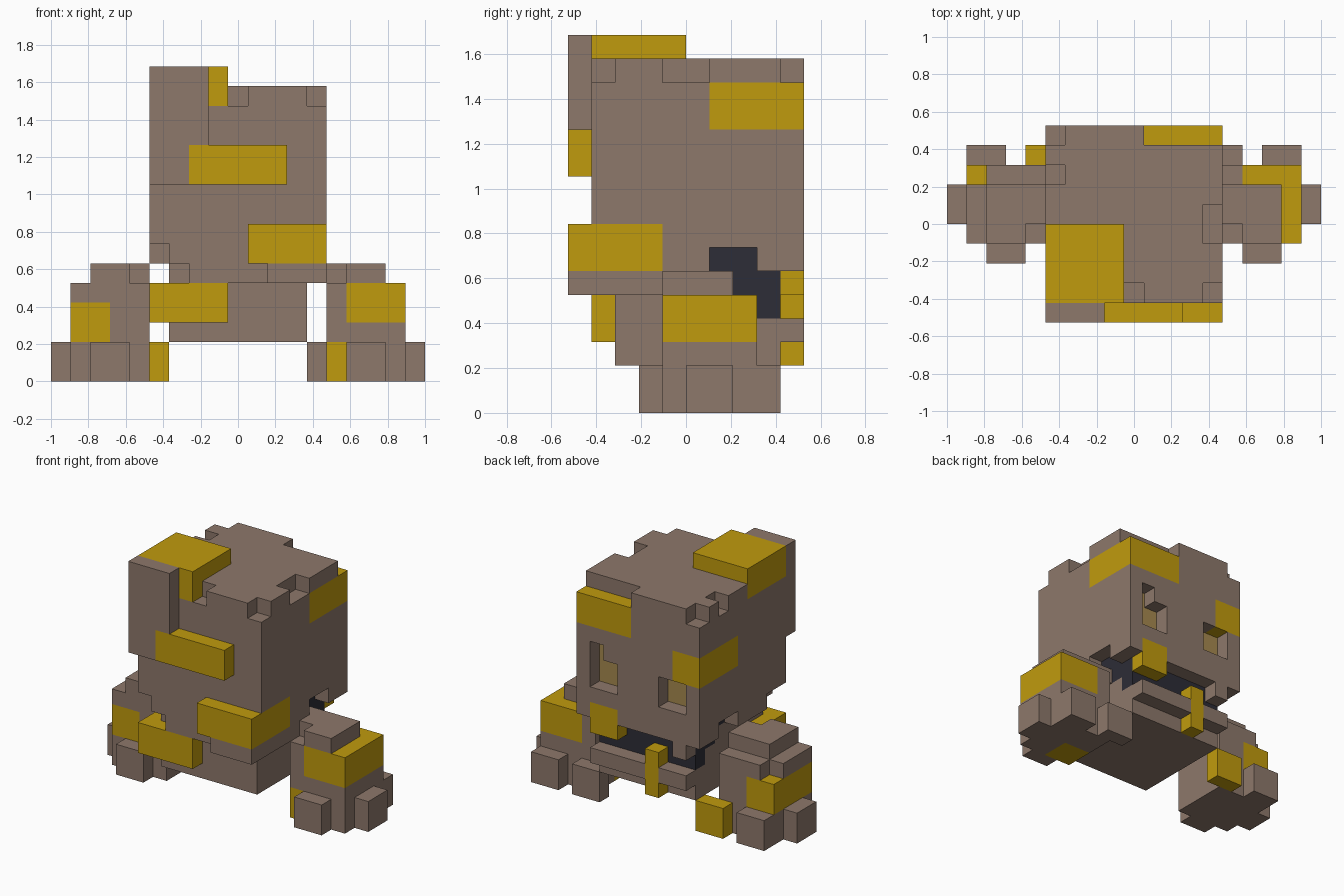
import bpy, bmesh, math
from mathutils import Vector

cube = bpy.data.objects.get("Cube")
if cube:
    bpy.data.objects.remove(cube, do_unlink=True)

UNIT = 2 / 19  # edge of one block


def make_material(name, colour):
    mat = bpy.data.materials.new(name)
    mat.use_nodes = True
    mat.diffuse_color = (*colour, 1)
    bsdf = next(n for n in mat.node_tree.nodes if n.type == 'BSDF_PRINCIPLED')
    bsdf.inputs["Base Color"].default_value = (*colour, 1)
    return mat


MATERIALS = [
    make_material("brown_stone", (.267, .188, .147)),
    make_material("yellow_ore", (.527, .328, .004)),
    make_material("dark_mouth", (.026, .026, .038)),
    make_material("dull_gold_eye", (.381, .25, .078)),
]
BROWN, YELLOW, DARK, EYE = range(len(MATERIALS))


class Blocks:
    """A part made of unit blocks; ranges are inclusive block numbers."""

    def __init__(self, name):
        self.name, self.cells = name, {}

    @staticmethod
    def region(x, y, z):
        return [(i, j, k) for i in range(x[0], x[1] + 1)
                for j in range(y[0], y[1] + 1) for k in range(z[0], z[1] + 1)]

    def fill(self, colour, x, y, z):
        self.cells.update({c: colour for c in self.region(x, y, z)})

    def cut(self, x, y, z):
        for c in self.region(x, y, z):
            self.cells.pop(c, None)

    def build(self):
        bm = bmesh.new()
        verts = {}

        def vert(p):
            key = tuple(round(2 * v) for v in p)
            if key not in verts:
                verts[key] = bm.verts.new(p * UNIT)
            return verts[key]

        # Only the exposed sides of each block become faces
        for cell, colour in self.cells.items():
            centre = Vector(cell) + Vector((0, .5, .5))
            for axis in range(3):
                for sign in (-1, 1):
                    n = Vector((0, 0, 0))
                    n[axis] = sign
                    if tuple(int(a + b) for a, b in zip(cell, n)) in self.cells:
                        continue
                    u = Vector((0, 0, 0))
                    u[(axis + 1) % 3] = 1
                    v = n.cross(u)
                    ring = [(-1, -1), (1, -1), (1, 1), (-1, 1)]
                    face = bm.faces.new(
                        [vert(centre + (n + a * u + b * v) / 2) for a, b in ring])
                    face.material_index = colour
        bmesh.ops.dissolve_limit(bm, angle_limit=math.radians(1), verts=bm.verts,
                                 edges=bm.edges, delimit={'MATERIAL'})
        mesh = bpy.data.meshes.new(self.name)
        bm.to_mesh(mesh)
        bm.free()
        for mat in MATERIALS:
            mesh.materials.append(mat)
        obj = bpy.data.objects.new(self.name, mesh)
        bpy.context.collection.objects.link(obj)


# Head: main block with its lower lip layer
head = Blocks("head")
head.fill(BROWN, x=(-4, 4), y=(-4, 4), z=(6, 14))
head.fill(BROWN, x=(-2, 4), y=(-4, 1), z=(5, 5))
head.fill(BROWN, x=(-3, -3), y=(-3, 1), z=(5, 5))
head.fill(BROWN, x=(2, 4), y=(-5, -5), z=(5, 5))
# Raised slab and ore on the front
head.fill(BROWN, x=(-4, -2), y=(-5, -5), z=(10, 15))
head.fill(YELLOW, x=(-2, 2), y=(-5, -5), z=(10, 11))
head.fill(YELLOW, x=(1, 4), y=(-5, -2), z=(6, 7))
# Ore on top, and flush ore at the two back corners
head.fill(YELLOW, x=(-4, -1), y=(-4, -1), z=(14, 15))
head.fill(YELLOW, x=(1, 4), y=(1, 4), z=(12, 13))
head.fill(YELLOW, x=(-4, -3), y=(1, 4), z=(10, 11))
# Chipped top edges
for x, y in [((0, 0), (-4, -4)), ((4, 4), (-4, -4)), ((4, 4), (-1, 0)),
             ((1, 4), (4, 4)), ((-4, -4), (4, 4)), ((-4, -4), (2, 2))]:
    head.cut(x, y, z=(14, 14))
# Mouth roof and jaw gaps at the sides
head.fill(DARK, x=(-3, 3), y=(1, 3), z=(6, 6))
for side in (-4, 4):
    head.cut(x=(side, side), y=(1, 2), z=(6, 6))
head.cut(x=(-4, -4), y=(-4, -3), z=(6, 6))
# Eye sockets with coloured backs
for x, z in [((2, 3), (8, 9)), ((3, 3), (10, 10)), ((-3, -2), (8, 9))]:
    head.cut(x, (4, 4), z)
    head.fill(EYE, x, (3, 3), z)
# Upper teeth
head.fill(YELLOW, x=(2, 3), y=(4, 4), z=(5, 6))
head.fill(BROWN, x=(-3, -3), y=(4, 4), z=(5, 5))
head.build()

# Mouth interior
mouth = Blocks("mouth")
mouth.fill(DARK, x=(-3, 3), y=(2, 3), z=(5, 5))
mouth.fill(DARK, x=(-3, 3), y=(3, 3), z=(4, 4))
mouth.build()

# Lower body with jaw rail, ore and lower tooth
body = Blocks("lower_body")
body.fill(BROWN, x=(-3, 3), y=(-3, 2), z=(2, 4))
body.fill(BROWN, x=(-3, 3), y=(3, 3), z=(2, 3))
body.fill(BROWN, x=(-3, 3), y=(4, 4), z=(3, 3))
body.fill(YELLOW, x=(-4, -1), y=(-4, -4), z=(3, 4))
body.fill(YELLOW, x=(-4, -4), y=(-3, -2), z=(3, 4))
body.fill(YELLOW, x=(-1, -1), y=(4, 4), z=(2, 4))
body.build()

# Arms: shared shape, mirrored, then each with its own ore
for name, s in (("left_arm", 1), ("right_arm", -1)):
    arm = Blocks(name)

    def fill(colour, near, far, y, z):
        arm.fill(colour, tuple(sorted((s * near, s * far))), y, z)

    fill(BROWN, 5, 8, (-1, 2), (0, 4))
    fill(BROWN, 6, 7, (-1, 1), (5, 5))
    fill(BROWN, 5, 5, (0, 1), (5, 5))
    # Toes
    fill(BROWN, 6, 7, (-2, -2), (0, 1))
    fill(BROWN, 9, 9, (0, 1), (0, 1))
    fill(BROWN, 7, 8, (3, 3), (0, 1))
    if s > 0:
        fill(BROWN, 4, 5, (3, 3), (0, 1))
        fill(YELLOW, 5, 6, (-1, 0), (0, 1))
        fill(YELLOW, 6, 8, (-1, 2), (3, 4))
    else:
        fill(YELLOW, 4, 5, (3, 3), (0, 1))
        fill(YELLOW, 7, 8, (-1, 2), (2, 3))
        arm.cut((-8, -8), (2, 2), (4, 4))
    arm.build()
